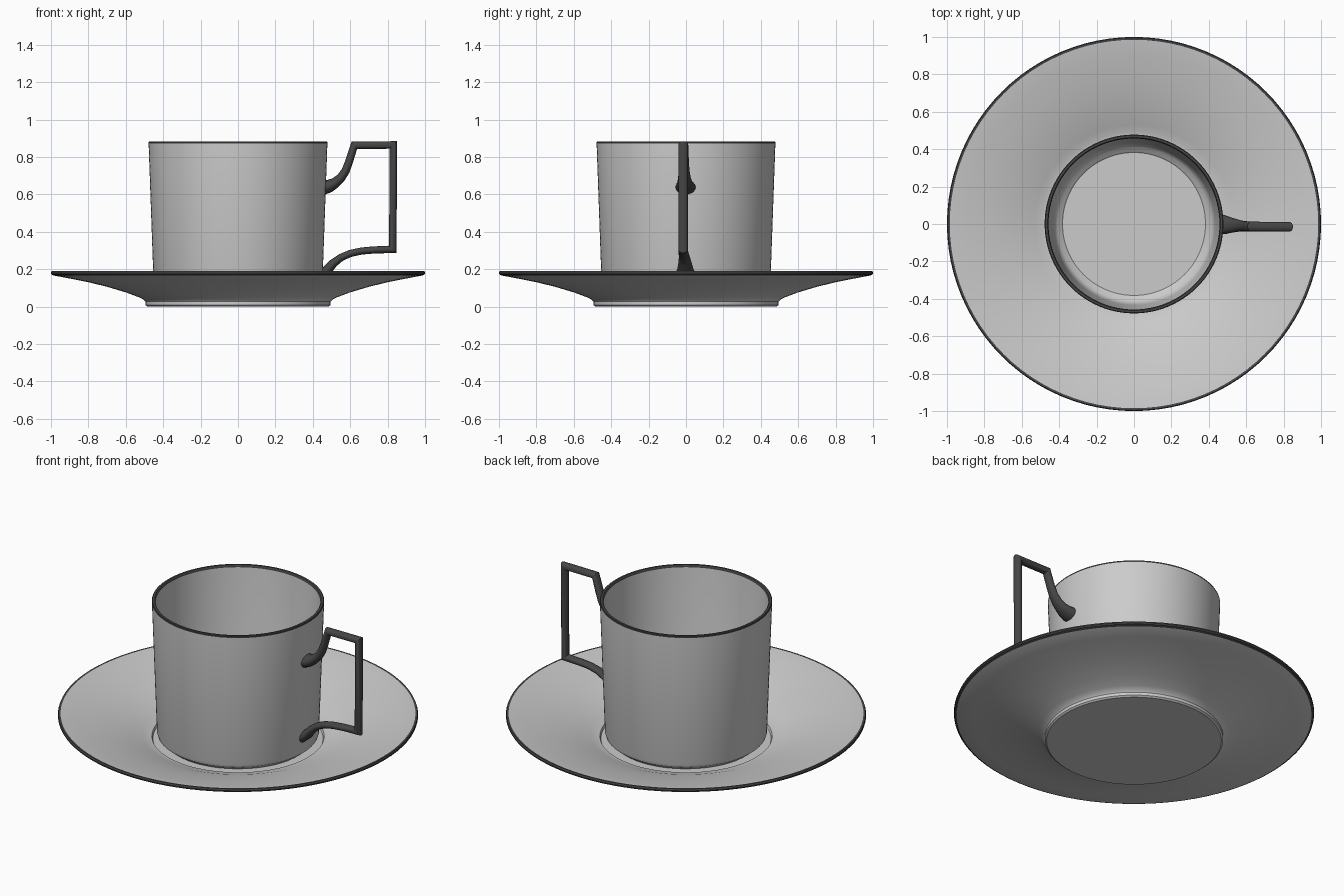
import bpy, bmesh, math
from mathutils import Vector

cube = bpy.data.objects.get("Cube")
if cube:
    bpy.data.objects.remove(cube)


def material(name, value):
    mat = bpy.data.materials.new(name)
    mat.use_nodes = True
    colour = (value, value, value, 1)
    mat.diffuse_color = colour
    mat.node_tree.nodes["Principled BSDF"].inputs["Base Color"].default_value = colour
    return mat


PORCELAIN = material("pale grey porcelain", 0.6)
TRIM = material("dark grey trim", 0.06)


def finish(name, bm, mats, angle=30):
    bmesh.ops.recalc_face_normals(bm, faces=bm.faces)
    mesh = bpy.data.meshes.new(name)
    bm.to_mesh(mesh)
    bm.free()
    for mat in mats:
        mesh.materials.append(mat)
    obj = bpy.data.objects.new(name, mesh)
    bpy.context.collection.objects.link(obj)
    bpy.ops.object.select_all(action='DESELECT')
    obj.select_set(True)
    bpy.context.view_layer.objects.active = obj
    bpy.ops.object.shade_smooth_by_angle(angle=math.radians(angle))
    return obj


def lathe(name, profile, is_trim, steps=96):
    """Spin a radius/height profile; is_trim picks dark faces by position."""
    bm = bmesh.new()
    verts = [bm.verts.new((r, 0, z)) for r, z in profile]
    edges = [bm.edges.new(pair) for pair in zip(verts, verts[1:])]
    bmesh.ops.spin(bm, geom=verts + edges, cent=(0, 0, 0), axis=(0, 0, 1),
                   angle=math.tau, steps=steps, use_duplicate=False)
    bmesh.ops.remove_doubles(bm, verts=bm.verts, dist=0.0005)
    for f in bm.faces:
        c = f.calc_center_median()
        f.material_index = int(is_trim(c.xy.length, c.z))
    return finish(name, bm, [PORCELAIN, TRIM])


# Saucer: flat foot, flared underside, dark lip, dished top and a sunken well
lathe("saucer", [
    (0, 0), (0.485, 0), (0.495, 0.008), (0.495, 0.026), (0.503, 0.036),
    (0.53, 0.05), (0.6, 0.076), (0.7, 0.106), (0.8, 0.13), (0.9, 0.15),
    (0.985, 0.166), (0.998, 0.172), (1.0, 0.18), (0.996, 0.19), (0.985, 0.189),
    (0.9, 0.173), (0.8, 0.152), (0.7, 0.126), (0.6, 0.094), (0.53, 0.067),
    (0.495, 0.053), (0.478, 0.05), (0.472, 0.036), (0, 0.036)],
    lambda r, z: r > 0.988)

# Cup: chamfered base, slightly tapered wall, dark rim, rounded inside floor
lathe("cup", [
    (0, 0.036), (0.4, 0.036), (0.415, 0.042), (0.445, 0.068), (0.45, 0.085),
    (0.478, 0.872), (0.478, 0.88), (0.474, 0.883), (0.462, 0.883), (0.458, 0.878),
    (0.457, 0.87), (0.433, 0.16), (0.425, 0.12), (0.41, 0.098), (0.39, 0.088),
    (0.382, 0.08), (0, 0.08)],
    lambda r, z: z > 0.871)


def sweep(name, path, sides=16):
    """Mitred oval tube in the xz plane; path holds x, z, depth and width radii."""
    bm = bmesh.new()
    pts = [Vector(p[:2]) for p in path]
    rings = []
    for i, (x, z, thick, wide) in enumerate(path):
        before = (pts[i] - pts[i - 1]).normalized() if i else Vector((1, 0))
        after = (pts[i + 1] - pts[i]).normalized() if i < len(pts) - 1 else Vector((-1, 0))
        end = i in (0, len(pts) - 1)
        along = Vector((1 if i == 0 else -1, 0)) if end else (before + after).normalized()
        stretch = 1 if end else 1 / max(along.dot(after), 0.5)
        across = Vector((-along.y, along.x)) * thick * stretch
        shift = -0.015 * min(1, (x - 0.44) / 0.2)
        ring = []
        for k in range(sides):
            a = math.tau * k / sides
            ring.append(bm.verts.new((x + across.x * math.cos(a),
                                      shift + wide * math.sin(a),
                                      z + across.y * math.cos(a))))
        rings.append(ring)
    for a, b in zip(rings, rings[1:]):
        for k in range(sides):
            n = (k + 1) % sides
            bm.faces.new((a[k], a[n], b[n], b[k]))
    bm.faces.new(rings[0])
    bm.faces.new(rings[-1])
    return finish(name, bm, [TRIM], 40)


# Handle: squared loop with flared ends blending into the cup wall
sweep("handle", [
    (0.445, 0.165, 0.034, 0.05), (0.475, 0.192, 0.028, 0.045),
    (0.51, 0.232, 0.023, 0.036), (0.55, 0.262, 0.02, 0.03),
    (0.6, 0.284, 0.019, 0.027), (0.66, 0.297, 0.019, 0.026),
    (0.73, 0.303, 0.019, 0.026), (0.828, 0.306, 0.02, 0.026),
    (0.83, 0.864, 0.02, 0.026), (0.622, 0.863, 0.02, 0.026),
    (0.594, 0.775, 0.021, 0.027), (0.575, 0.725, 0.022, 0.029),
    (0.55, 0.688, 0.024, 0.034), (0.52, 0.662, 0.028, 0.041),
    (0.49, 0.645, 0.034, 0.05), (0.458, 0.636, 0.04, 0.055)])
